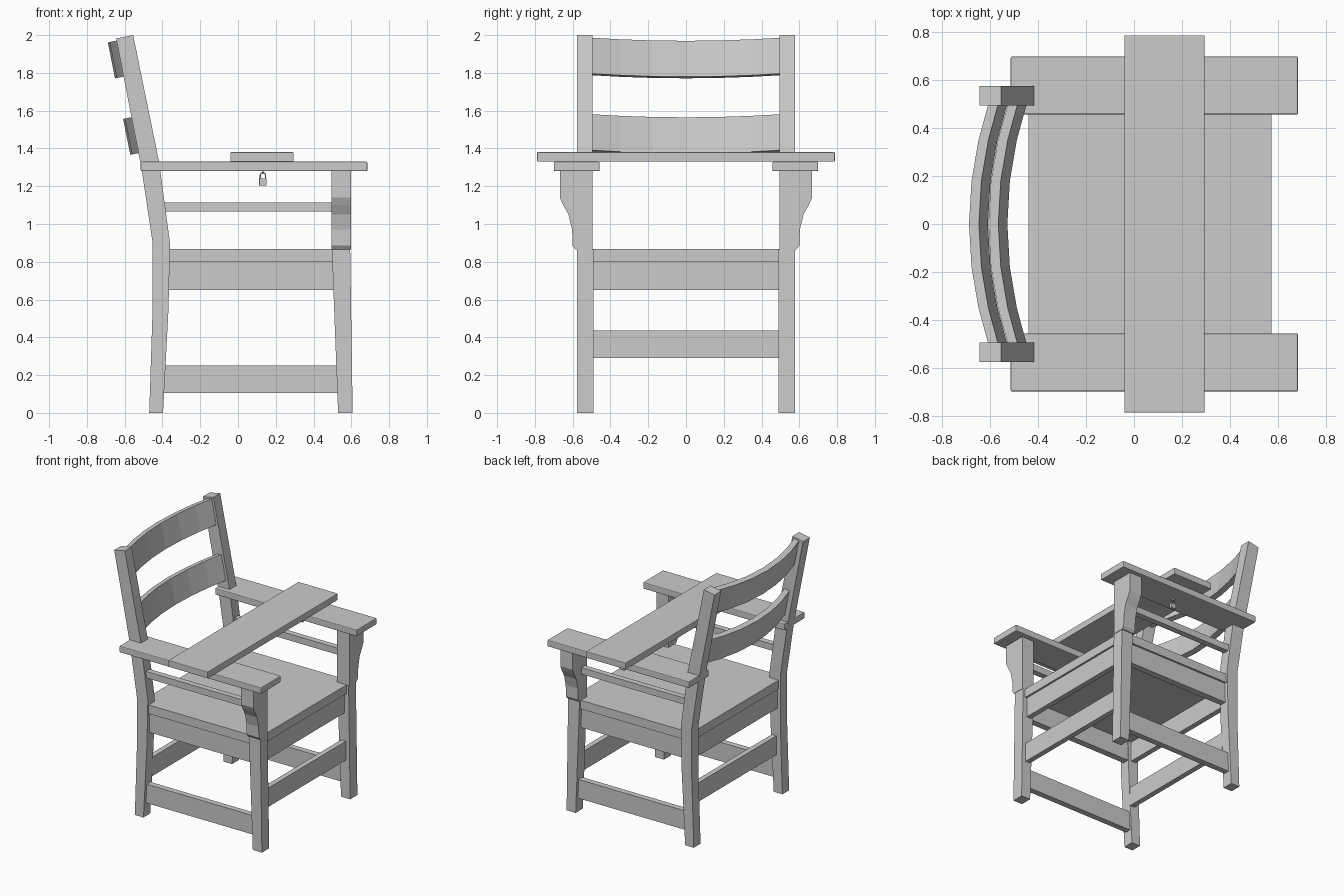
import bpy, bmesh, math
from mathutils import Vector

if "Cube" in bpy.data.objects:
    bpy.data.objects.remove(bpy.data.objects["Cube"])


def finish(name, bm, bevel=0):
    bmesh.ops.recalc_face_normals(bm, faces=bm.faces)
    me = bpy.data.meshes.new(name)
    bm.to_mesh(me)
    bm.free()
    ob = bpy.data.objects.new(name, me)
    bpy.context.collection.objects.link(ob)
    if bevel:
        m = ob.modifiers.new("soft_edges", 'BEVEL')
        m.width = bevel
        m.segments = 2
    return ob


def prism(name, pts, axis, a, b, bevel=0):
    """Extrude a 2D outline along an axis from a to b."""
    bm = bmesh.new()
    def place(p, d):
        c = list(p)
        c.insert("xyz".index(axis), d)
        return bm.verts.new(c)
    lo = [place(p, a) for p in pts]
    hi = [place(p, b) for p in pts]
    n = len(pts)
    bm.faces.new(lo)
    bm.faces.new(hi)
    for i in range(n):
        j = (i + 1) % n
        bm.faces.new((lo[i], lo[j], hi[j], hi[i]))
    return finish(name, bm, bevel)


def box(name, x, y, z, bevel=0):
    pts = [(x[0], y[0]), (x[1], y[0]), (x[1], y[1]), (x[0], y[1])]
    return prism(name, pts, 'z', z[0], z[1], bevel)


# Outlines (x, z) of the legs and (y, z) of the arm support
BACK = [(-.47, 0), (-.397, 0), (-.36, .55), (-.36, .9), (-.418, 1.33),
        (-.555, 2), (-.645, 1.982), (-.512, 1.3), (-.452, .9), (-.452, .55)]
BACK[2] = (-.368, .55)
FRONT = [(.53, 0), (.607, 0), (.594, .865), (.497, .865)]
SUPPORT = [(.495, .865), (.585, .865), (.6, .885), (.603, .97), (.622, 1.05),
           (.65, 1.10), (.668, 1.14), (.668, 1.28), (.495, 1.28)]

for s, side in ((-1, "right"), (1, "left")):
    # Legs and arms
    prism("back_leg_" + side, BACK, 'y', s * .495, s * .577)
    prism("front_leg_" + side, FRONT, 'y', s * .49, s * .578)
    prism("arm_support_" + side, [(s * y, z) for y, z in SUPPORT], 'x', .494, .597)
    box("armrest_" + side, (-.515, .685), sorted((s * .457, s * .7)), (1.28, 1.33), .006)
    # Side rails
    box("arm_rail_" + side, (-.39, .5), sorted((s * .515, s * .56)), (1.065, 1.115))
    box("side_apron_" + side, (-.38, .51), sorted((s * .5, s * .55)), (.65, .81))
    box("side_stretcher_" + side, (-.41, .54), sorted((s * .51, s * .555)), (.105, .25))

# Seat, notched around the legs
q = [(.575, .492), (.5, .492), (.5, .565), (-.365, .565), (-.365, .492), (-.44, .492)]
prism("seat", q + [(x, -y) for x, y in reversed(q)], 'z', .8, .867)

# Front and back rails
for name, x0, x1 in (("front", .52, .56), ("back", -.43, -.39)):
    box(name + "_apron", (x0, x1), (-.5, .5), (.65, .81))
    box(name + "_stretcher", (x0 + .01, x1 + .01), (-.5, .5), (.29, .435))

# Tray board across the arms
box("tray", (-.04, .295), (-.788, .788), (1.33, 1.38), .004)

# Curved back slats, following the lean of the back legs
lean = Vector((-.2, 0, .98))
back = Vector((-.98, 0, -.2))
for name, z0, z1 in (("lower_slat", 1.385, 1.575), ("upper_slat", 1.79, 1.98)):
    bm = bmesh.new()
    rings = []
    for y in (-.5, -.35, -.18, 0, .18, .35, .5):
        off = .012 + .082 * (1 - (y / .5) ** 2)
        ring = []
        for z, o in ((z0, off), (z1, off), (z1, off - .042), (z0, off - .042)):
            centre = Vector((-.467 - .2 * (z - 1.33), y, z))
            ring.append(bm.verts.new(centre + back * o))
        rings.append(ring)
    bm.faces.new(rings[0])
    bm.faces.new(rings[-1])
    for r, t in zip(rings, rings[1:]):
        for i in range(4):
            j = (i + 1) % 4
            bm.faces.new((r[i], r[j], t[j], t[i]))
    finish(name, bm)

# Padlock below the arm
box("lock_body", (.112, .152), (.565, .587), (1.203, 1.242), .003)
cu = bpy.data.curves.new("lock_shackle", 'CURVE')
cu.dimensions = '3D'
cu.bevel_depth = .003
cu.bevel_resolution = 1
path = [(.118, 1.24)] + [(.132 - .014 * math.cos(a), 1.258 + .014 * math.sin(a))
                         for a in [math.pi * i / 8 for i in range(9)]] + [(.146, 1.24)]
sp = cu.splines.new('POLY')
sp.points.add(len(path) - 1)
for p, (x, z) in zip(sp.points, path):
    p.co = (x, .576, z, 1)
bpy.context.collection.objects.link(bpy.data.objects.new("lock_shackle", cu))
# Staple holding the lock
box("lock_staple", (.129, .135), (.56, .592), (1.266, 1.282))
